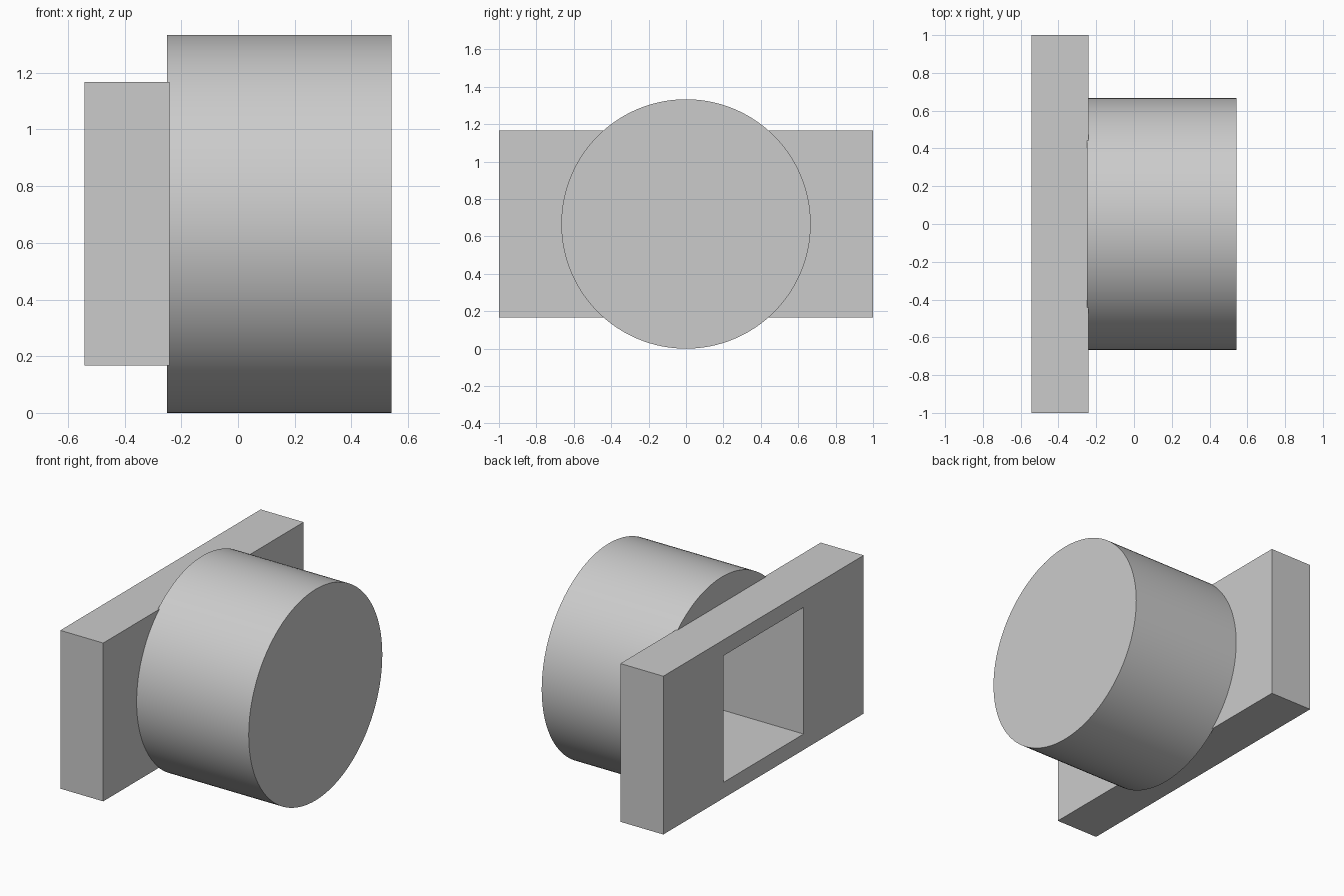
import bpy
import math

default = bpy.data.objects.get("Cube")
if default:
    bpy.data.objects.remove(default, do_unlink=True)

# Main dimensions
HALF_LENGTH = 0.5417
RADIUS = 0.6667
AXIS_Z = RADIUS
PLATE_THICKNESS = 0.3
DRUM_LENGTH = 0.7917
SOCKET_SIZE = 0.8
END_WALL = 0.1

grey = bpy.data.materials.new("plain grey")
grey.use_nodes = True
colour = (0.6, 0.6, 0.6, 1)
grey.diffuse_color = colour
grey.node_tree.nodes["Principled BSDF"].inputs["Base Color"].default_value = colour


def box(name, x0, x1, width, height):
    """Box between two x positions, centred on the drum axis."""
    bpy.ops.mesh.primitive_cube_add(size=1, location=((x0 + x1) / 2, 0, AXIS_Z))
    ob = bpy.context.object
    ob.name = name
    ob.scale = (x1 - x0, width, height)
    bpy.ops.object.transform_apply(location=False, rotation=False, scale=True)
    ob.data.materials.append(grey)
    return ob


def cut(ob, cutter):
    """Subtract the cutter from a part."""
    mod = ob.modifiers.new("socket", 'BOOLEAN')
    mod.operation = 'DIFFERENCE'
    mod.solver = 'EXACT'
    mod.object = cutter
    bpy.ops.object.select_all(action='DESELECT')
    ob.select_set(True)
    bpy.context.view_layer.objects.active = ob
    bpy.ops.object.modifier_apply(modifier=mod.name)


# Rectangular mounting plate
plate = box("mounting_plate", -HALF_LENGTH, -HALF_LENGTH + PLATE_THICKNESS, 2, 1)

# Round drum lying along x
bpy.ops.mesh.primitive_cylinder_add(
    vertices=128, radius=RADIUS, depth=DRUM_LENGTH,
    location=(HALF_LENGTH - DRUM_LENGTH / 2, 0, AXIS_Z),
    rotation=(0, math.pi / 2, 0))
drum = bpy.context.object
drum.name = "drum"
drum.data.materials.append(grey)

# Square blind socket through the plate into the drum
cutter = box("socket_cutter", -HALF_LENGTH - 0.1, HALF_LENGTH - END_WALL,
             SOCKET_SIZE, SOCKET_SIZE)
cut(plate, cutter)
cut(drum, cutter)
bpy.data.objects.remove(cutter, do_unlink=True)

# Smooth the curved wall, keep rims sharp
bpy.ops.object.select_all(action='DESELECT')
drum.select_set(True)
bpy.context.view_layer.objects.active = drum
bpy.ops.object.shade_smooth_by_angle(angle=math.radians(30))
